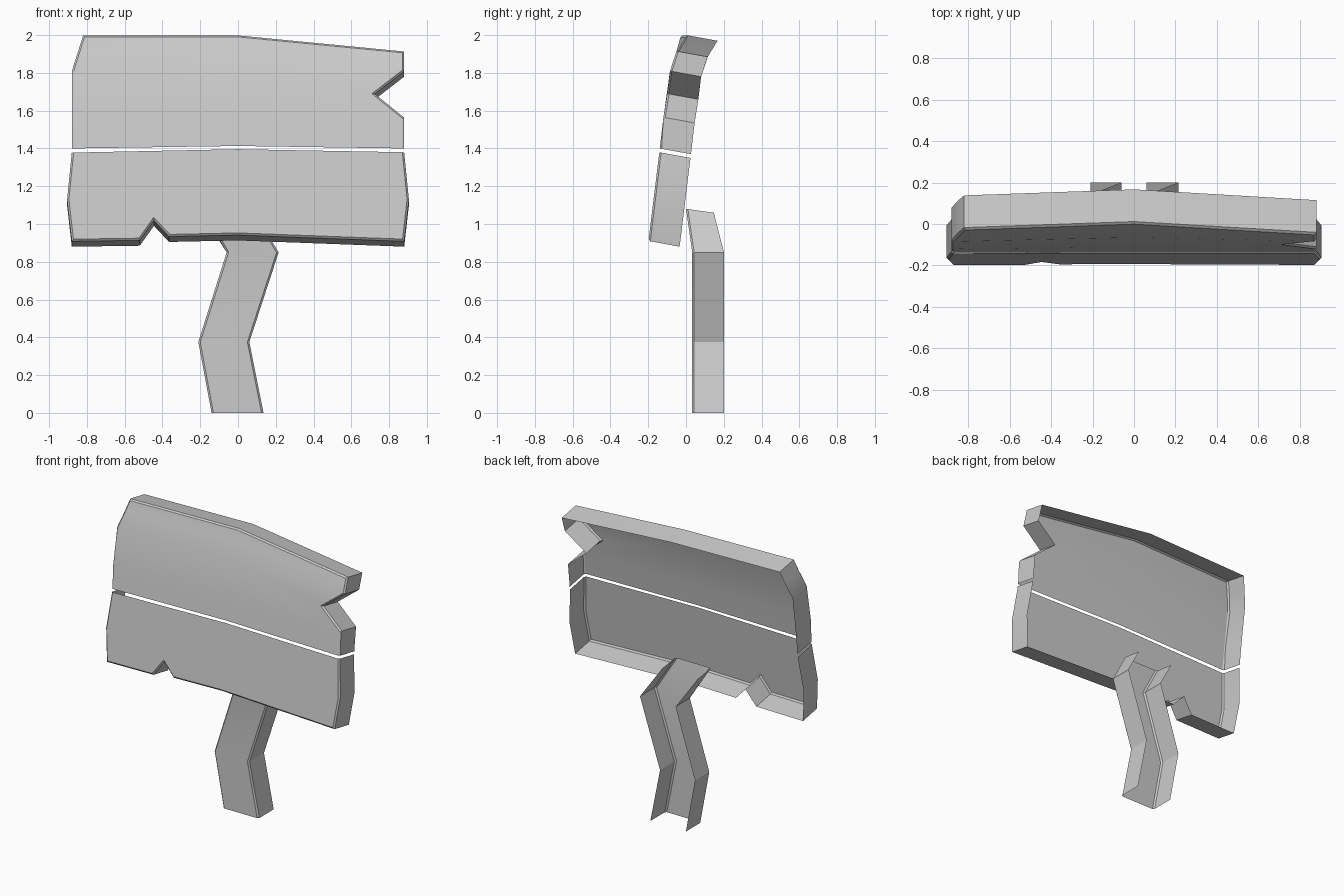
import bpy, bmesh
from mathutils import Vector

if "Cube" in bpy.data.objects:
    bpy.data.objects.remove(bpy.data.objects["Cube"])


def interp(pts, t):
    """Piecewise linear lookup."""
    for (a, ya), (b, yb) in zip(pts, pts[1:]):
        if t <= b or (b, yb) == pts[-1]:
            return ya + (yb - ya) * (t - a) / (b - a)


def shell(name, outline, cuts, y_at, wall_at, is_open):
    """Bent front sheet with a bevelled rim and walls running back; no back face."""
    bm = bmesh.new()
    bm.faces.new([bm.verts.new((x, 0, z)) for x, z in outline])
    for co, no in cuts:
        bmesh.ops.bisect_plane(bm, geom=bm.verts[:] + bm.edges[:] + bm.faces[:],
                               dist=1e-4, plane_co=co, plane_no=no)
    rim = [e for e in bm.edges if e.is_boundary
           and not all(is_open(v.co.z) for v in e.verts)]
    for v in bm.verts:
        v.co.y = y_at(v.co.x, v.co.z)
    bm.normal_update()
    ext = bmesh.ops.extrude_edge_only(bm, edges=rim)
    for v in ext["geom"]:
        if isinstance(v, bmesh.types.BMVert):
            v.co += Vector(wall_at(v.co.z))
    bmesh.ops.bevel(bm, geom=rim, offset=0.01, segments=1, affect='EDGES')
    bmesh.ops.recalc_face_normals(bm, faces=bm.faces[:])
    # the front sheet must face forward
    big = max(bm.faces, key=lambda f: f.calc_area())
    if big.normal.y > 0:
        bmesh.ops.reverse_faces(bm, faces=bm.faces[:])
    me = bpy.data.meshes.new(name)
    bm.to_mesh(me)
    bm.free()
    ob = bpy.data.objects.new(name, me)
    bpy.context.collection.objects.link(ob)
    bpy.ops.object.select_all(action='DESELECT')
    bpy.context.view_layer.objects.active = ob
    ob.select_set(True)
    bpy.ops.object.shade_smooth_by_angle(angle=0.4)
    return ob


# Board: leaning back, curling back toward the top centre
LEAN = [(0.9, -0.2), (1.39, -0.14), (1.56, -0.12), (1.81, -0.085), (1.915, -0.05), (2.0, -0.028)]


def board_y(x, z):
    return interp(LEAN, z) + 0.03 * max(0, 1 - abs(x) / 0.85) * max(0, (z - 1.4) / 0.6)


def board_wall(z):
    return (0, 0.165, -0.03)


def levels(zs):
    return [((0, 0, z), (0, 0, 1)) for z in zs]


middle = [((0, 0, 0), (1, 0, 0))]

shell("upper_board",
      [(-.88, 1.40), (0, 1.413), (.88, 1.40), (.88, 1.565), (.725, 1.69), (.88, 1.81),
       (.88, 1.915), (0, 2.0), (-.82, 2.0), (-.88, 1.81)],
      middle + levels([1.56, 1.81, 1.915]), board_y, board_wall, lambda z: z < 1.45)

shell("lower_board",
      [(-.88, .91), (-.52, .915), (-.445, 1.02), (-.365, .935), (0, .943), (.88, .91),
       (.905, 1.13), (.88, 1.38), (0, 1.396), (-.88, 1.378), (-.905, 1.13)],
      middle + levels([1.13]), board_y, board_wall, lambda z: z > 1.3)

# Post: zigzag channel, open at the back and both ends
left = [(-.14, 0), (-.21, .375), (-.06, .85), (-.195, 1.08)]
right = [(.135, 0), (.06, .375), (.215, .85), (.08, 1.08)]
shell("post", left + right[::-1], levels([.375, .85]),
      lambda x, z: interp([(0, .033), (.85, .033), (1.08, 0)], z),
      lambda z: (0, .147, -.02) if z > 1 else (0, .168, 0),
      lambda z: z < .01 or z > 1.07)
